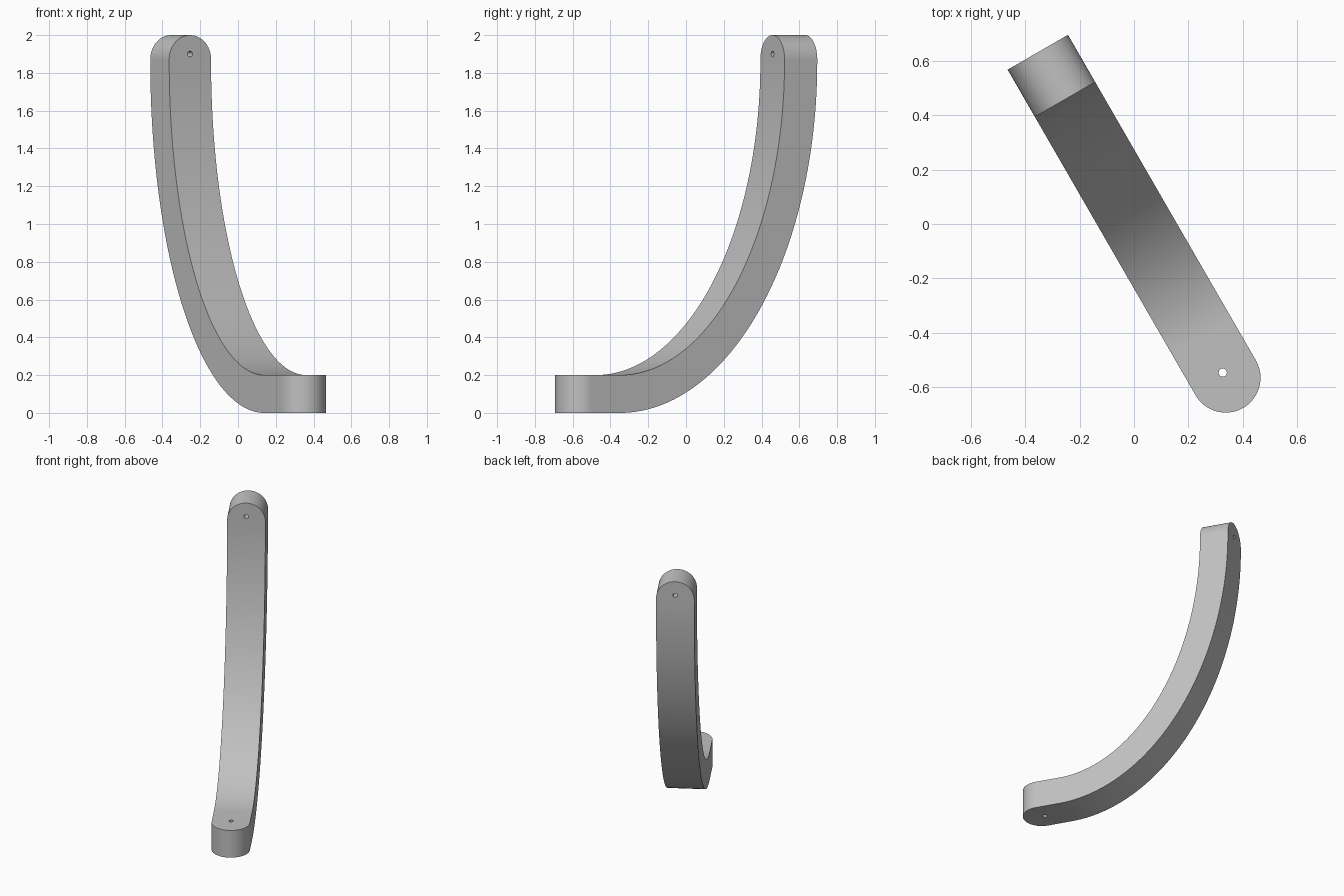
import bpy, bmesh
from math import sin, cos, pi, radians
from mathutils import Vector, Matrix

cube = bpy.data.objects.get("Cube")
if cube:
    bpy.data.objects.remove(cube, do_unlink=True)

R = 0.128            # half the width of the bar, also the end radius
T = 0.2              # bar thickness
REACH = 1.381        # from the foot's round centre to the outer back face
START = 0.174        # where the bend begins
BEND_TOP = 1.86      # where the bend becomes vertical
TOP = 2.0
PLACE = Matrix.Translation((0.337, -0.565, 0)) @ Matrix.Rotation(radians(120), 4, 'Z')

grey = bpy.data.materials.new("grey")
grey.use_nodes = True
colour = (0.53, 0.53, 0.53, 1)
grey.diffuse_color = colour
grey.node_tree.nodes["Principled BSDF"].inputs["Base Color"].default_value = colour

# Cross-sections: (inner point, outer point, half width), along the bar
sections = []
CAP, BEND = 20, 56
for i in range(CAP + 1):                      # rounded foot
    a = pi / 2 * i / CAP
    u = -R * cos(a)
    sections.append(((u, T), (u, 0), R * sin(a)))
for i in range(BEND + 1):                     # quarter-ellipse bend
    a = pi / 2 * i / BEND
    w, h = REACH - START, BEND_TOP
    sections.append(((START + (w - T) * sin(a), BEND_TOP - (h - T) * cos(a)),
                     (START + w * sin(a), BEND_TOP - h * cos(a)), R))
for i in range(CAP + 1):                      # rounded upper end
    a = pi / 2 * i / CAP
    z = TOP - R + R * sin(a)
    sections.append(((REACH - T, z), (REACH, z), R * cos(a)))

# Skin the sections into a closed bar
bm = bmesh.new()
rings = []
for (iu, iz), (ou, oz), w in sections:
    rings.append([bm.verts.new(p) for p in
                  ((iu, -w, iz), (iu, w, iz), (ou, w, oz), (ou, -w, oz))])
for a, b in zip(rings, rings[1:]):
    for k in range(4):
        n = (k + 1) % 4
        bm.faces.new((a[k], a[n], b[n], b[k]))
bmesh.ops.remove_doubles(bm, verts=bm.verts, dist=0.0001)
bmesh.ops.recalc_face_normals(bm, faces=bm.faces)
bm.transform(PLACE)
mesh = bpy.data.meshes.new("curved_bar")
bm.to_mesh(mesh)
bm.free()
bar = bpy.data.objects.new("curved_bar", mesh)
bpy.context.collection.objects.link(bar)
mesh.materials.append(grey)


def drill(name, centre, rotation):
    """Cut a small round hole through the bar."""
    bpy.ops.mesh.primitive_cylinder_add(vertices=24, radius=0.015, depth=0.5)
    cutter = bpy.context.object
    cutter.name = name
    cutter.hide_render = True
    cutter.data.transform(PLACE @ Matrix.Translation(centre) @ rotation)
    cutter.data.materials.append(grey)
    mod = bar.modifiers.new(name, 'BOOLEAN')
    mod.operation, mod.solver, mod.object = 'DIFFERENCE', 'EXACT', cutter
    bpy.context.view_layer.objects.active = bar
    bpy.ops.object.modifier_apply(modifier=mod.name)
    bpy.data.objects.remove(cutter, do_unlink=True)


# Screw holes: vertical in the foot, horizontal in the upper end
drill("foot_hole", Vector((0.022, 0, T / 2)), Matrix.Identity(4))
drill("upper_hole", Vector((REACH - T / 2, 0, 1.9)), Matrix.Rotation(pi / 2, 4, 'Y'))

bpy.ops.object.select_all(action='DESELECT')
bar.select_set(True)
bpy.context.view_layer.objects.active = bar
bpy.ops.object.shade_smooth_by_angle(angle=radians(30))
